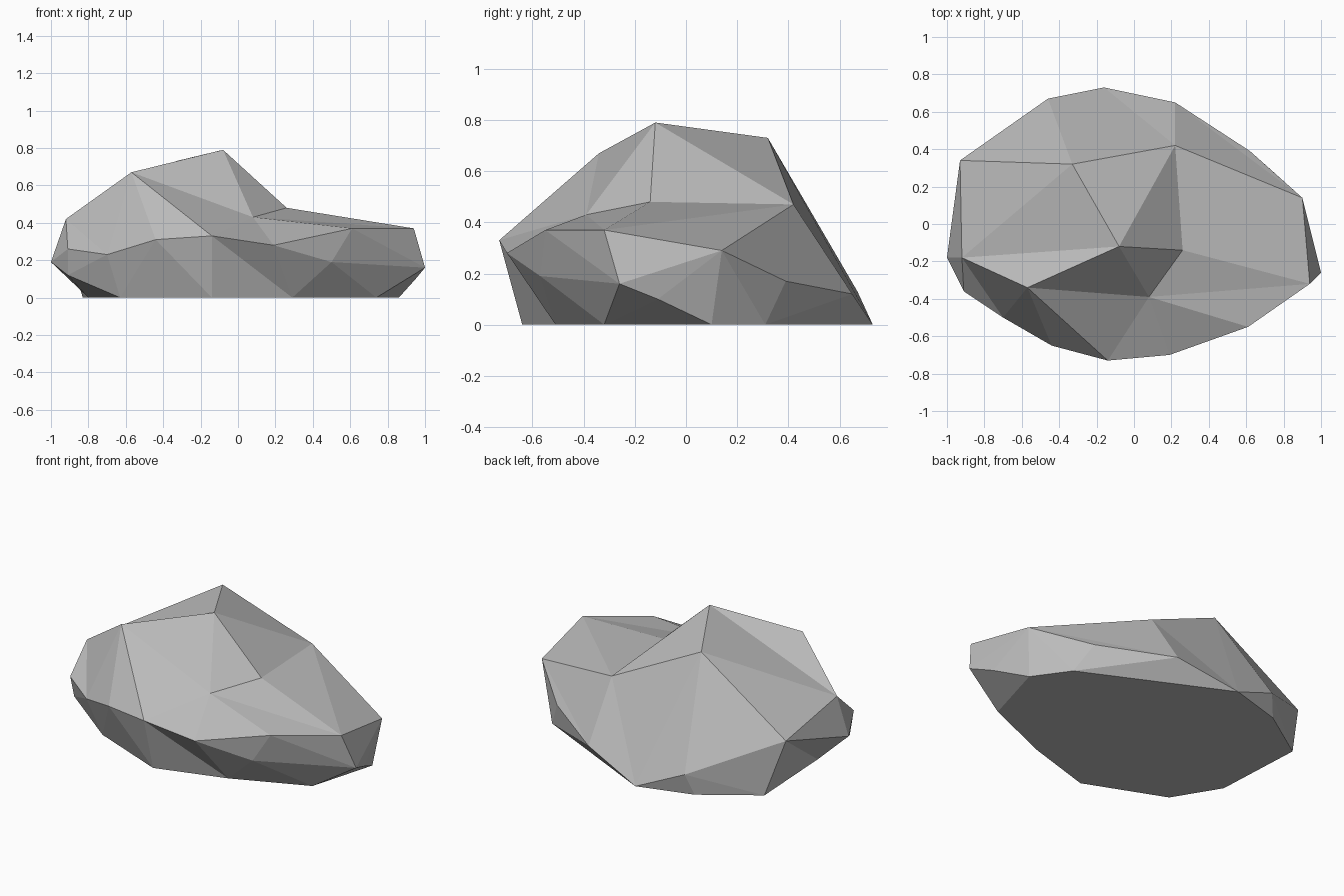
import bpy
import bmesh
from mathutils import Vector

default_cube = bpy.data.objects.get("Cube")
if default_cube:
    bpy.data.objects.remove(default_cube, do_unlink=True)

# Ground outline, as (x, y), counter-clockwise from the left
ground = {
    "a": (-.8, -.16), "b": (-.63, -.44), "c": (-.14, -.64), "d": (.29, -.51),
    "e": (.74, -.32), "f": (.86, .1), "g": (.71, .31), "F": (-.16, .73),
    "h": (-.5, .63), "i": (-.83, .41),
}
# Widest part of the rock
waist = {
    "S": (-1, -.18, .19), "m": (-.91, -.32, .12), "U": (-.7, -.5, .23),
    "V": (-.44, -.65, .31), "W": (-.14, -.73, .33), "X": (.19, -.7, .28),
    "n": (.5, -.57, .19), "o": (1, -.26, .16), "k": (.95, -.11, .1),
    "B": (.9, .14, .29), "C": (.62, .39, .17), "D": (.22, .65, .12),
    "E": (-.46, .67, .13), "A": (-.93, .34, .34),
}
# Shoulder corners, crown corners and the peak
shoulder = {"T": (-.91, -.36, .26), "Y": (.61, -.55, .37), "Z": (.94, -.32, .37)}
crown = {
    "L": (-.92, -.18, .42), "p": (-.57, -.34, .67), "q": (.08, -.39, .43),
    "r": (.26, -.14, .48), "s": (.22, .42, .47), "t": (-.33, .32, .73),
}
peak = {"P": (-.08, -.12, .79)}

# Rings from the ground up; a shared letter is a shared corner
rings = ["abcdefgFhi", "SmUVWXnokBCDFEA", "LTUVWXYZBDFEA", "Lpqrst", "P"]
# Creases that take priority over the shortest diagonal
creases = {frozenset(pair) for pair in ("Wd", "oB", "pW", "qZ", "sZ", "tF")}

bm = bmesh.new()
corner = {}
for group in (ground, waist, shoulder, crown, peak):
    for name, point in group.items():
        corner[name] = bm.verts.new(Vector(point).to_3d())


def span(one, two):
    """Length of a possible edge, zero where a crease is wanted."""
    if frozenset((one, two)) in creases:
        return 0
    return (corner[one].co - corner[two].co).length


def join_rings(low, high):
    """Fill the band between two rings with triangles."""
    low_path, high_path = low + low[0], high + high[0]
    if len(high) == 1:
        high_path = high
    i = j = 0
    while i < len(low_path) - 1 or j < len(high_path) - 1:
        now_low, now_high = low_path[i], high_path[j]
        can_low = i < len(low_path) - 1
        can_high = j < len(high_path) - 1
        if can_low and (not can_high or
                        span(low_path[i + 1], now_high) <= span(now_low, high_path[j + 1])):
            i += 1
            names = (now_low, low_path[i], now_high)
        else:
            j += 1
            names = (now_low, high_path[j], now_high)
        if len(set(names)) == len(names):
            verts = [corner[name] for name in names]
            if not bm.faces.get(verts):
                bm.faces.new(verts)


for low, high in zip(rings, rings[1:]):
    join_rings(low, high)

# Flat underside
bm.faces.new([corner[name] for name in reversed(rings[0])])
bmesh.ops.recalc_face_normals(bm, faces=bm.faces[:])

# Rock object with flat faces
mesh = bpy.data.meshes.new("rock")
bm.to_mesh(mesh)
bm.free()
rock = bpy.data.objects.new("rock", mesh)
bpy.context.collection.objects.link(rock)

# Plain grey stone
stone = bpy.data.materials.new("grey_stone")
stone.use_nodes = True
colour = (.5, .5, .5, 1)
stone.diffuse_color = colour
for node in stone.node_tree.nodes:
    if node.type == "BSDF_PRINCIPLED":
        node.inputs["Base Color"].default_value = colour
        node.inputs["Roughness"].default_value = .9
mesh.materials.append(stone)
